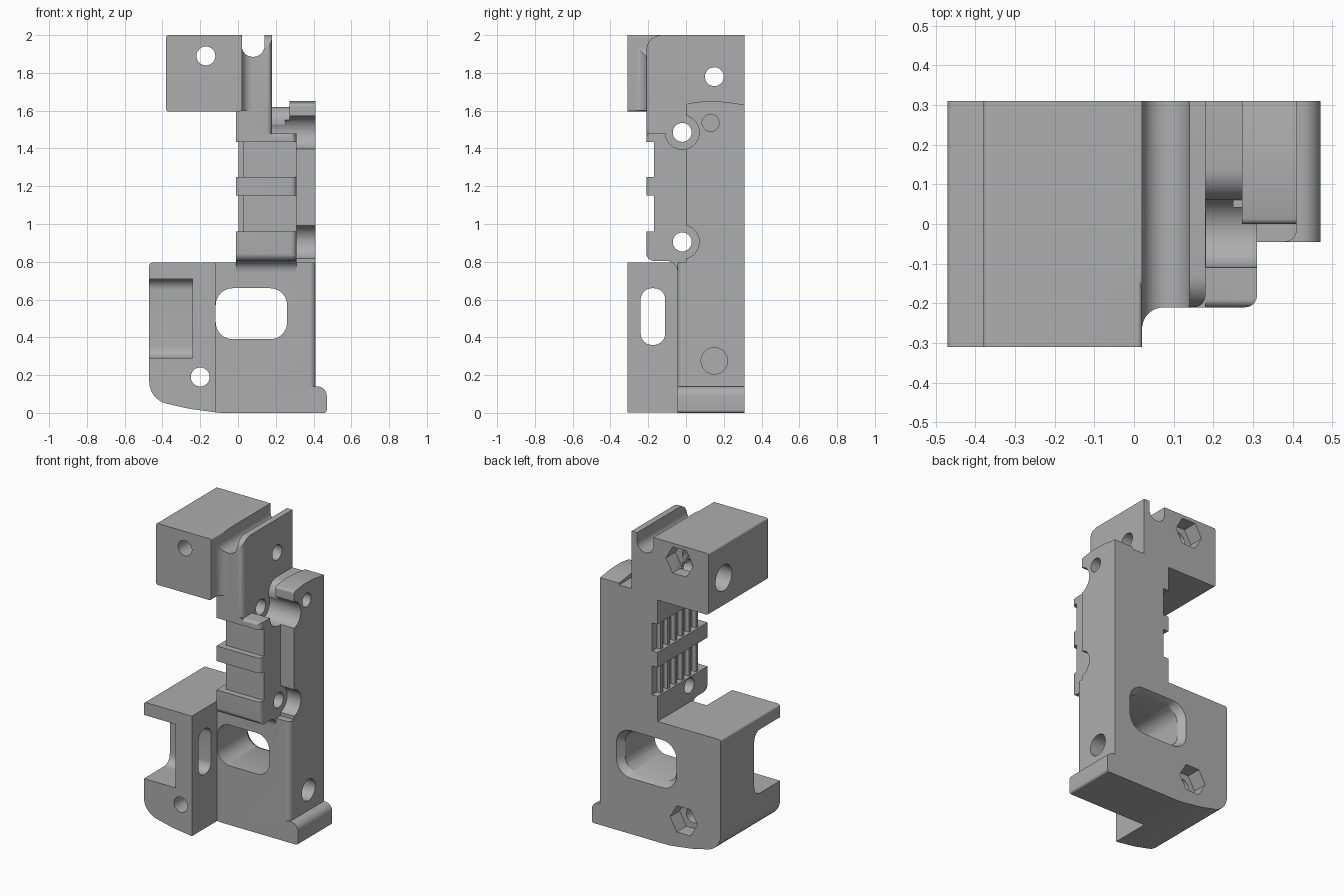
import bpy, bmesh, math
from mathutils import Vector

cube = bpy.data.objects.get("Cube")
if cube:
    bpy.data.objects.remove(cube, do_unlink=True)

grey = bpy.data.materials.new("plain grey")
grey.use_nodes = True
GREY = (0.42, 0.42, 0.42, 1)
grey.diffuse_color = GREY
grey.node_tree.nodes["Principled BSDF"].inputs["Base Color"].default_value = GREY


def rounded(points, steps=8):
    """Outline whose corners given as (a, b, radius) become arcs."""
    out, n = [], len(points)
    for i, p in enumerate(points):
        c = Vector(p[:2])
        if len(p) < 3:
            out.append(c)
            continue
        u = (Vector(points[i - 1][:2]) - c).normalized()
        v = (Vector(points[(i + 1) % n][:2]) - c).normalized()
        half = u.angle(v) / 2
        centre = c + (u + v).normalized() * p[2] / math.sin(half)
        start = c + u * p[2] / math.tan(half) - centre
        end = c + v * p[2] / math.tan(half) - centre
        sweep = start.angle(end)
        for k in range(steps + 1):
            t = k / steps
            out.append(centre + (start * math.sin((1 - t) * sweep)
                                 + end * math.sin(t * sweep)) / math.sin(sweep))
    return out


def prism(name, points, axis, lo, hi, grow=1.0):
    """Extrude an outline along an axis; grow scales the far end."""
    outline = rounded(points)
    mid = sum(outline, Vector((0, 0))) / len(outline)
    place = {"x": lambda p, t: (t, p.x, p.y),
             "y": lambda p, t: (p.x, t, p.y),
             "z": lambda p, t: (p.x, p.y, t)}[axis]
    bm = bmesh.new()
    a = [bm.verts.new(place(p, lo)) for p in outline]
    b = [bm.verts.new(place(mid + (p - mid) * grow, hi)) for p in outline]
    bm.faces.new(a)
    bm.faces.new(b)
    for i in range(len(a)):
        j = (i + 1) % len(a)
        bm.faces.new((a[i], a[j], b[j], b[i]))
    bmesh.ops.recalc_face_normals(bm, faces=bm.faces)
    mesh = bpy.data.meshes.new(name)
    bm.to_mesh(mesh)
    bm.free()
    mesh.materials.append(grey)
    obj = bpy.data.objects.new(name, mesh)
    bpy.context.collection.objects.link(obj)
    return obj


def rect(a0, a1, b0, b1, r=None):
    corners = [(a0, b0), (a1, b0), (a1, b1), (a0, b1)]
    return [c + (r,) for c in corners] if r else corners


def ring(a, b, r, sides=40):
    return [(a + r * math.cos(math.tau * k / sides),
             b + r * math.sin(math.tau * k / sides)) for k in range(sides)]


def combine(tool, operation):
    mod = body.modifiers.new("combine", "BOOLEAN")
    mod.operation, mod.solver, mod.object = operation, "EXACT", tool
    bpy.context.view_layer.objects.active = body
    bpy.ops.object.modifier_apply(modifier=mod.name)
    bpy.data.objects.remove(tool, do_unlink=True)


def add(*args):
    combine(prism(*args), "UNION")


def cut(*args):
    combine(prism(*args), "DIFFERENCE")


def round_corner(x, y, r, z0, z1):
    """Round an upright edge that faces front right."""
    e = 0.02
    cut("corner", [(x - r, y), (x - r, y - e), (x + e, y - e),
                   (x + e, y + r), (x, y + r), (x, y, r)], "z", z0, z1)


# Lower body with curved underside and foot
body = prism("bracket_body", [
    (-0.47, 0.795, 0.015), (-0.47, 0.07, 0.12), (-0.26, 0.022, 0.4), (-0.12, 0.003),
    (-0.09, 0), (0.47, 0, 0.015), (0.47, 0.14, 0.05), (0.41, 0.14),
    (0.41, 0.795)], "y", -0.31, 0.31)
cut("front_clearance", rect(-0.12, 0.6, -0.5, -0.045), "z", -0.1, 1)
round_corner(0.41, -0.045, 0.03, 0.14, 0.9)

# Central column blending into the lower body
add("column", [(0.31, 0.5), (-0.045, 0.5), (-0.045, 0.805, 0.06),
               (-0.21, 0.805, 0.04), (-0.21, 1.48, 0.02), (0.31, 1.48)],
    "x", -0.01, 0.31)
round_corner(0.31, -0.21, 0.03, 0.78, 1.5)

# Side plate, its cap and the shoulder beside it
add("side_plate", rect(0, 0.31, 0.5, 1.55), "x", 0.25, 0.41)
add("shoulder", [(0.31, 1.4), (0.06, 1.4), (0.06, 1.62, 0.08), (0.31, 1.62)],
    "x", 0.1, 0.3)
add("cap", [(0, 1.5), (0.31, 1.5), (0.31, 1.632), (0.2, 1.647),
            (0.1, 1.65), (0, 1.637, 0.015)], "x", 0.272, 0.41)

# Upper fin, clamp block and the fillet between them
add("fin", [(0.31, 1.4), (-0.21, 1.4), (-0.21, 2, 0.08), (0.31, 2)],
    "x", -0.01, 0.18)
round_corner(0.18, -0.21, 0.03, 1.481, 2.1)
add("clamp_block", rect(-0.38, 0.02, 1.595, 2, 0.012), "y", -0.31, 0.31)
add("block_fillet", [(0, -0.15), (0, -0.27), (0.02, -0.27), (0.02, -0.21, 0.055),
                     (0.09, -0.21), (0.09, -0.15)], "z", 1.6, 1.95)
cut("cable_groove", [(0.02, 2.1), (0.02, 1.885, 0.058), (0.14, 1.885, 0.058),
                     (0.14, 2.1)], "y", -0.4, 0.4)

# Grip recesses and vertical slits between the ridges
for z0, z1 in ((0.96, 1.15), (1.25, 1.435)):
    cut("front_recess", rect(-0.05, 0.35, -0.3, -0.17), "z", z0, z1)
    cut("side_recess", rect(-0.05, 0.002, -0.3, 0.4), "z", z0, z1)
    for i in range(7):
        y = -0.18 + i * 0.0735
        cut("slit", rect(-0.05, 0.03, y, y + 0.051), "z", z0, z1)

# Counterbored screw holes across the column
for z, start in ((0.905, 0.31), (1.485, 0.181)):
    cut("counterbore", ring(-0.02, z, 0.09), "x", start, 0.6)
    cut("screw_hole", ring(-0.02, z, 0.05), "x", -0.1, 0.5)

# Pin holes in the right face and cross hole through the top
cut("upper_pin", ring(0.13, 1.535, 0.045), "x", 0.3, 0.5)
cut("lower_pin", ring(0.15, 0.275, 0.07), "x", 0.3, 0.5)
cut("cross_hole", ring(0.15, 1.78, 0.05), "x", -0.5, 0.5)
cut("cross_counterbore", ring(0.15, 1.78, 0.085), "x", -0.5, -0.12)

# Bolt holes with hexagonal nut pockets at the back
for x, z in ((-0.17, 1.89), (-0.2, 0.19)):
    cut("bolt_hole", ring(x, z, 0.05), "y", -0.5, 0.5)
    cut("nut_pocket", ring(x, z, 0.1, 6), "y", 0.21, 0.4)

# Large window with a flared back edge
cut("window", rect(-0.118, 0.26, 0.39, 0.66, 0.09), "y", -0.2, 0.4)
cut("window_flare", rect(-0.118, 0.26, 0.39, 0.66, 0.09), "y", 0.265, 0.32, 1.2)

# Open notch and slot in the front left block
cut("notch", rect(-0.6, -0.24, 0.29, 0.71), "y", -0.4, -0.1)
cut("notch_back", [(-0.15, 0.71), (-0.15, 0.29), (-0.04, 0.29, 0.06),
                   (-0.04, 0.71, 0.06)], "x", -0.6, -0.24)
cut("side_slot", rect(-0.24, -0.11, 0.36, 0.66, 0.06), "x", -0.3, -0.05)

# Smooth curved areas, keep machined edges crisp
bpy.ops.object.select_all(action="DESELECT")
body.select_set(True)
bpy.context.view_layer.objects.active = body
bpy.ops.object.shade_smooth_by_angle(angle=math.radians(30))
